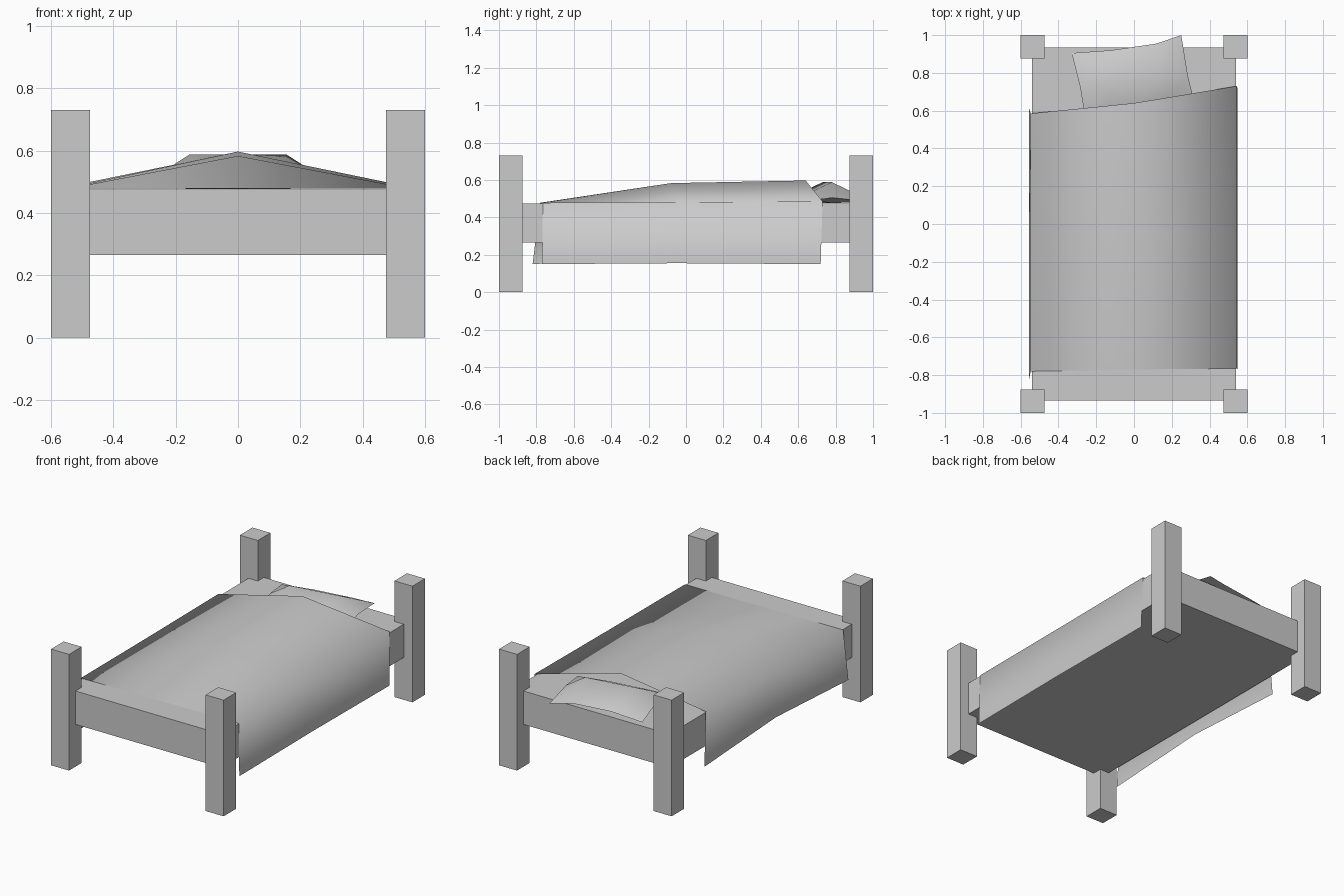
import bpy
import bmesh
from mathutils import Matrix

if "Cube" in bpy.data.objects:
    bpy.data.objects.remove(bpy.data.objects["Cube"], do_unlink=True)

grey = bpy.data.materials.new("plain_grey")
grey.use_nodes = True
grey.diffuse_color = (0.6, 0.6, 0.6, 1)
grey.node_tree.nodes["Principled BSDF"].inputs["Base Color"].default_value = grey.diffuse_color


def finish(name, bm):
    mesh = bpy.data.meshes.new(name)
    bm.to_mesh(mesh)
    bm.free()
    mesh.materials.append(grey)
    obj = bpy.data.objects.new(name, mesh)
    bpy.context.collection.objects.link(obj)
    return obj


def box(name, size, centre):
    bm = bmesh.new()
    bmesh.ops.create_cube(bm, size=1, matrix=Matrix.Translation(centre) @ Matrix.Diagonal((*size, 1)))
    return finish(name, bm)


def sheet(bm, rows):
    """Skin a grid of points, rows running front to back and points left to right in x."""
    grid = [[bm.verts.new(p) for p in row] for row in rows]
    for low, high in zip(grid, grid[1:]):
        for i in range(len(low) - 1):
            bm.faces.new((low[i], low[i + 1], high[i + 1], high[i]))


# Solid bed frame and four corner posts
box("bed_frame", (1.08, 1.87, 0.21), (0, 0, 0.37))
for end, y in (("front", -0.9375), ("back", 0.9375)):
    for side, x in (("right", -0.5375), ("left", 0.5375)):
        box(f"{end}_{side}_post", (0.125, 0.125, 0.73), (x, y, 0.365))

# Thin blanket with a central ridge and hanging sides
bm = bmesh.new()
sheet(bm, [
    [(-0.555, -0.82, 0.15), (-0.547, -0.78, 0.478), (0, -0.77, 0.478),
     (0.543, -0.765, 0.478), (0.548, -0.77, 0.15)],
    [(-0.555, -0.10, 0.19), (-0.547, -0.10, 0.48), (0, -0.08, 0.583),
     (0.543, -0.05, 0.48), (0.548, -0.05, 0.155)],
    [(-0.555, 0.61, 0.15), (-0.547, 0.585, 0.485), (0, 0.64, 0.597),
     (0.543, 0.73, 0.485), (0.548, 0.72, 0.15)],
])
blanket = finish("blanket", bm)
blanket.data.shade_smooth()

# Pillow: top and bottom skins share one pinched rim, with half-turn symmetry
edge = [(-0.33, 0.15, 0.482), (-0.12, 0.165, 0.50), (0.12, 0.20, 0.50), (0.25, 0.245, 0.482)]
opposite = [(-x, -y, z) for x, y, z in reversed(edge)]
bm = bmesh.new()
for crown in (0.588, 0.477):
    middle = [(-0.285, -0.03, 0.505), (-0.155, -0.025, crown),
              (0.155, 0.025, crown), (0.285, 0.03, 0.505)]
    sheet(bm, [[(x, y + 0.755, z) for x, y, z in row] for row in (opposite, middle, edge)])
bmesh.ops.remove_doubles(bm, verts=bm.verts, dist=0.001)
bmesh.ops.recalc_face_normals(bm, faces=bm.faces)
for e in bm.edges:
    e.smooth = len(e.link_faces) == 2 and e.calc_face_angle(0) < 0.9
for f in bm.faces:
    f.smooth = True
finish("pillow", bm)
